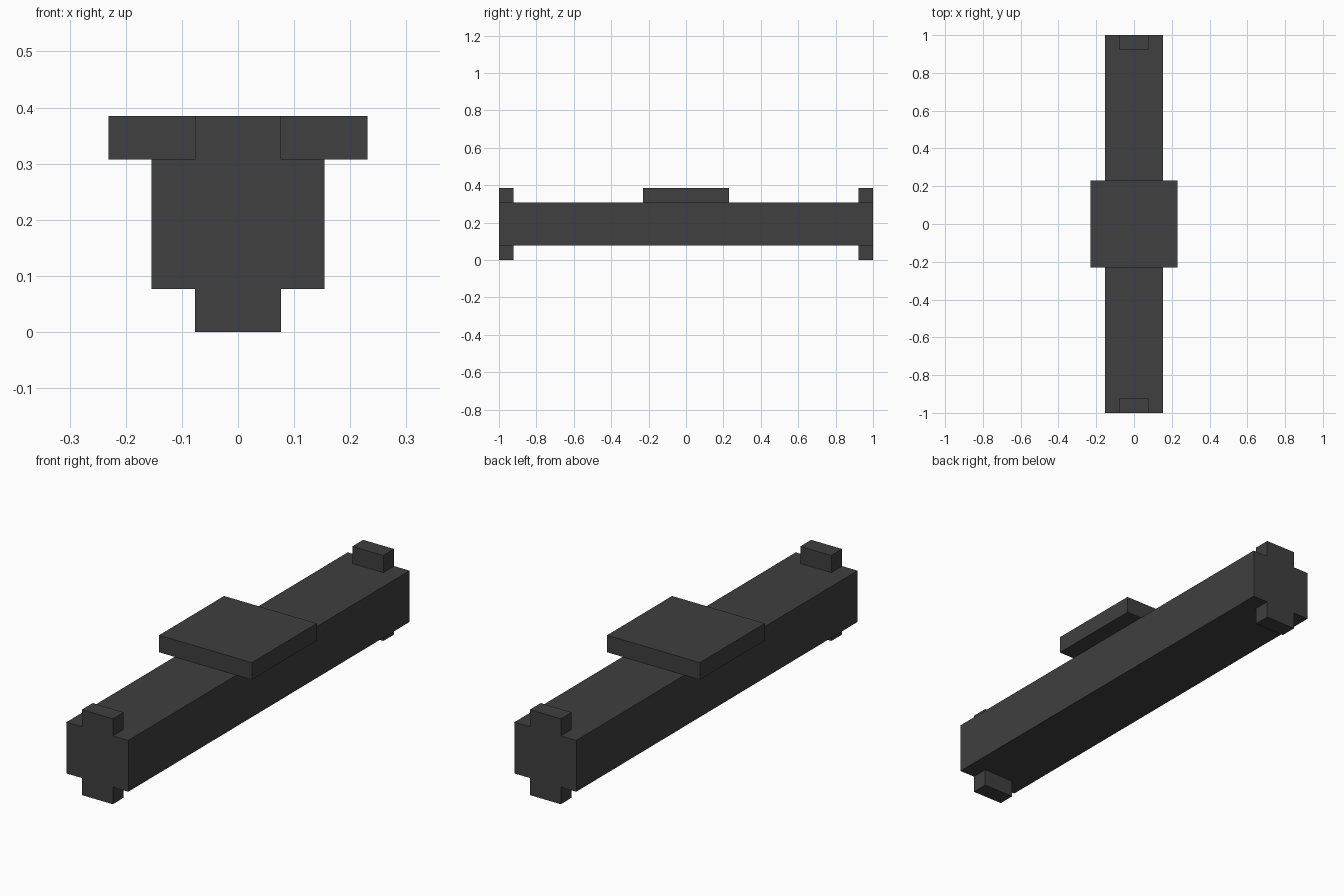
import bpy
import bmesh
from mathutils import Vector

cube = bpy.data.objects.get("Cube")
if cube:
    bpy.data.objects.remove(cube, do_unlink=True)

U = 2 / 26  # the parts sit on a grid of 26 units along the length

# Single dark grey finish
mat = bpy.data.materials.new("dark grey")
mat.use_nodes = True
colour = (0.05, 0.05, 0.05, 1)
mat.diffuse_color = colour
mat.node_tree.nodes["Principled BSDF"].inputs["Base Color"].default_value = colour


def box(name, size, centre):
    """Flat-shaded box, size and centre in grid units."""
    bm = bmesh.new()
    bmesh.ops.create_cube(bm, size=1)
    bmesh.ops.scale(bm, vec=Vector(size) * U, verts=bm.verts)
    mesh = bpy.data.meshes.new(name)
    bm.to_mesh(mesh)
    bm.free()
    mesh.materials.append(mat)
    obj = bpy.data.objects.new(name, mesh)
    obj.location = Vector(centre) * U
    bpy.context.collection.objects.link(obj)
    return obj


# Long beam and the wide plate on its middle
box("beam", (4, 26, 3), (0, 0, 2.5))
box("top_plate", (6, 6, 1), (0, 0, 4.5))

# Small tabs above and below each end, flush with the end faces
for end, y in (("front", -12.5), ("back", 12.5)):
    for level, z in (("upper", 4.5), ("lower", 0.5)):
        box(f"{end}_{level}_tab", (2, 1, 1), (0, y, z))
